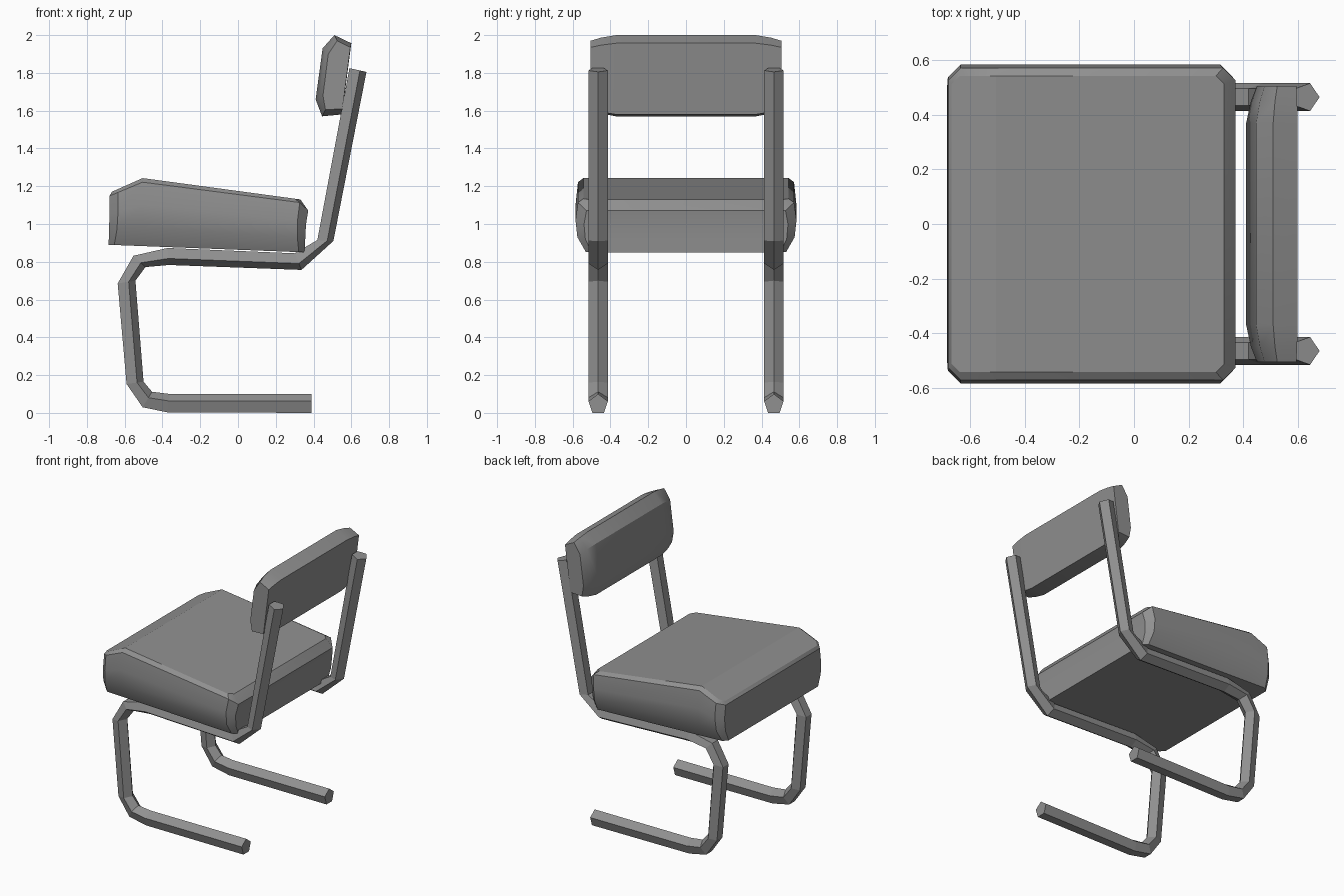
import bpy, bmesh

if "Cube" in bpy.data.objects:
    bpy.data.objects.remove(bpy.data.objects["Cube"])

# Dark grey used on every part
grey = bpy.data.materials.new("dark_grey")
grey.diffuse_color = (.28, .28, .28, 1)
grey.use_nodes = True
grey.node_tree.nodes["Principled BSDF"].inputs["Base Color"].default_value = grey.diffuse_color


def make_object(name, rings, caps=None, smooth=None):
    """Skin a list of equal-length point rings and close both ends."""
    bm = bmesh.new()
    vs = [[bm.verts.new(p) for p in ring] for ring in rings]
    n = len(rings[0])
    for a, b in zip(vs, vs[1:]):
        for i in range(n):
            j = (i + 1) % n
            bm.faces.new((a[i], a[j], b[j], b[i]))
    for end in (vs[0], vs[-1]):
        for idx in caps or [range(n)]:
            bm.faces.new([end[i] for i in idx])
    bmesh.ops.recalc_face_normals(bm, faces=bm.faces)
    mesh = bpy.data.meshes.new(name)
    bm.to_mesh(mesh)
    bm.free()
    mesh.materials.append(grey)
    ob = bpy.data.objects.new(name, mesh)
    bpy.context.collection.objects.link(ob)
    if smooth:
        bpy.ops.object.select_all(action='DESELECT')
        bpy.context.view_layer.objects.active = ob
        ob.select_set(True)
        bpy.ops.object.shade_smooth_by_angle(angle=smooth)
    return ob


def interp(x, table):
    """Piecewise linear lookup."""
    for (xa, za), (xb, zb) in zip(table, table[1:]):
        if x <= xb:
            break
    return za + (zb - za) * (x - xa) / (xb - xa)


# Cantilever frames: pentagonal tube given by outer and inner bend points (x, z)
path = [((.39, 0), (.39, .10)),
        ((-.375, .003), (-.36, .10)),
        ((-.505, .03), (-.455, .112)),
        ((-.59, .153), (-.50, .165)),
        ((-.637, .685), (-.543, .70)),
        ((-.553, .832), (-.49, .772)),
        ((-.373, .873), (-.365, .783)),
        ((.30, .845), (.336, .757)),
        ((.42, .915), (.505, .91)),
        ((.59, 1.825), (.68, 1.805))]
section = [(0, -.031), (.618, -.051), (1, 0), (.618, .051), (0, .031)]
for name, side in (("frame_right", -.465), ("frame_left", .465)):
    rings = [[(ox + t * (ix - ox), side + w, oz + t * (iz - oz)) for t, w in section]
             for (ox, oz), (ix, iz) in path]
    make_object(name, rings)

# Seat cushion: stacked chamfered outlines between a sloped base and a kinked top
base = [(-.685, .89), (.352, .85)]
top = [(-.68, 1.165), (-.505, 1.243), (.33, 1.13), (.372, 1.085)]
KINK = -.505
levels = [  # height fraction, half width, x min, x max, corner cut
    (0, .53, -.685, .352, .03),
    (.28, .575, -.683, .356, .042),
    (.6, .585, -.68, .36, .045),
    (.94, .572, -.68, .372, .045),
    (1, .543, -.668, .33, .03)]
rings = []
for t, w, x0, x1, c in levels:
    half = [(x0, -w + c), (x0 + c, -w), (KINK, -w), (x1 - c, -w), (x1, -w + c)]
    outline = half + [(x, -y) for x, y in reversed(half)]
    rings.append([(x, y, interp(x, base) * (1 - t) + interp(x, top) * t)
                  for x, y in outline])
make_object("seat", rings, [(i, i + 1, 8 - i, 9 - i) for i in range(4)], .5)

# Backrest cushion: full profile in the middle, shrinking towards both ends
full = [(.55, 1.58), (.445, 1.57), (.411, 1.66), (.448, 1.93), (.51, 2.0), (.60, 1.957)]
end = [(.553, 1.61), (.463, 1.605), (.45, 1.68), (.478, 1.90), (.525, 1.97), (.595, 1.935)]
stations = [(-.505, 1), (-.45, .45), (-.37, 0), (.37, 0), (.45, .45), (.505, 1)]
rings = [[(a + (c - a) * k, y, b + (d - b) * k) for (a, b), (c, d) in zip(full, end)]
         for y, k in stations]
make_object("backrest", rings, None, .52)
